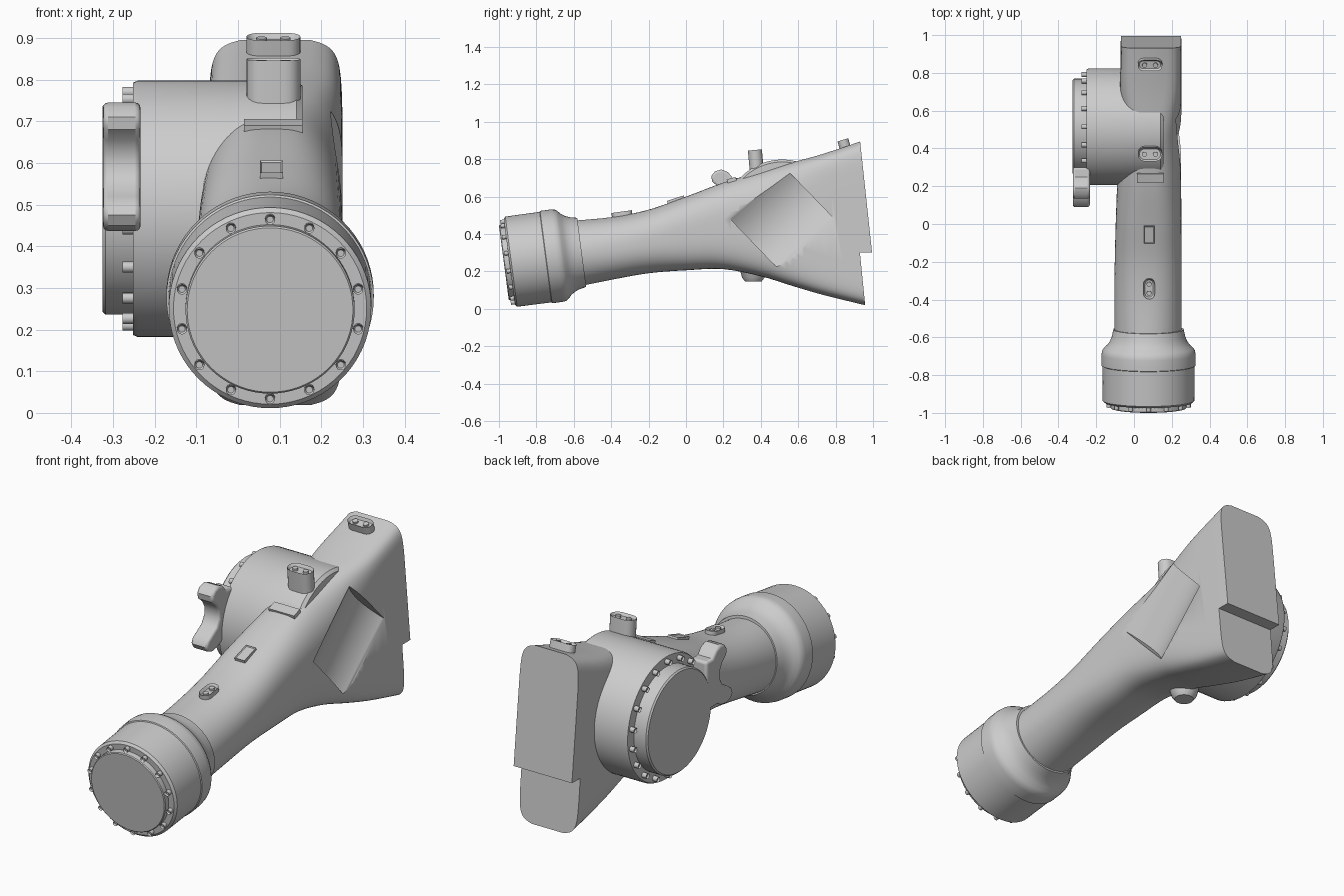
import bpy, bmesh
from math import sin, cos, pi, radians, copysign
from mathutils import Matrix, Vector

if "Cube" in bpy.data.objects:
    bpy.data.objects.remove(bpy.data.objects["Cube"], do_unlink=True)

metal = bpy.data.materials.new("light_grey")
metal.use_nodes = True
metal.diffuse_color = (0.6, 0.6, 0.6, 1)
metal.node_tree.nodes["Principled BSDF"].inputs["Base Color"].default_value = (0.6, 0.6, 0.6, 1)


def finish(mesh):
    mesh.shade_smooth()
    mesh.set_sharp_from_angle(angle=radians(38))


def make(name, bm):
    bmesh.ops.remove_doubles(bm, verts=bm.verts, dist=1e-5)
    bmesh.ops.recalc_face_normals(bm, faces=bm.faces)
    mesh = bpy.data.meshes.new(name)
    bm.to_mesh(mesh)
    bm.free()
    mesh.materials.append(metal)
    finish(mesh)
    ob = bpy.data.objects.new(name, mesh)
    bpy.context.scene.collection.objects.link(ob)
    return ob


def place(x, y, z, angle=0, axis='X'):
    return Matrix.Translation((x, y, z)) @ Matrix.Rotation(radians(angle), 4, axis)


def prism(name, pts, depth, places, rim=0, sink=0):
    """Extrude an outline along local z at every placement, with an optional sunk top."""
    bm = bmesh.new()
    for m in places:
        base = [bm.verts.new(m @ Vector((a, b, 0))) for a, b in pts]
        top = [bm.verts.new(m @ Vector((a, b, depth))) for a, b in pts]
        n = len(pts)
        bm.faces.new(base)
        cap = bm.faces.new(top)
        for i in range(n):
            bm.faces.new((base[i], base[(i + 1) % n], top[(i + 1) % n], top[i]))
        if rim:
            cap.normal_update()
            bmesh.ops.inset_region(bm, faces=[cap], thickness=rim)
            shift = m.to_3x3() @ Vector((0, 0, -sink))
            bmesh.ops.translate(bm, verts=cap.verts, vec=shift)
    return make(name, bm)


def lathe(name, profile, m, steps=72):
    """Revolve (distance, radius) points about local z."""
    bm = bmesh.new()
    vs = [bm.verts.new((r, 0, t)) for t, r in profile]
    es = [bm.edges.new(p) for p in zip(vs, vs[1:])]
    bmesh.ops.spin(bm, geom=vs + es, cent=(0, 0, 0), axis=(0, 0, 1),
                   angle=2 * pi, steps=steps)
    bm.transform(m)
    return make(name, bm)


def circle(r, n=14):
    return [(r * cos(2 * pi * i / n), r * sin(2 * pi * i / n)) for i in range(n)]


def slot(length, width, n=10):
    r, h = width / 2, (length - width) / 2
    arc = [pi * (i / n - 0.5) for i in range(n + 1)]
    return ([(h + r * cos(a), r * sin(a)) for a in arc] +
            [(-h - r * cos(a), -r * sin(a)) for a in arc])


def subtract(ob, cutter):
    cutter.hide_render = True
    mod = ob.modifiers.new("cut", 'BOOLEAN')
    mod.operation, mod.solver, mod.object = 'DIFFERENCE', 'EXACT', cutter
    bpy.context.view_layer.update()
    result = bpy.data.meshes.new_from_object(ob.evaluated_get(bpy.context.evaluated_depsgraph_get()))
    ob.modifiers.clear()
    ob.data = result
    finish(result)
    bpy.data.objects.remove(cutter, do_unlink=True)


# Arm sections: y, bottom, top, centre x, half width, squareness, top taper, slant, crown
stations = [
    (-.62, .11, .47, .075, .178, 2, 0, 0, 0),
    (-.4, .155, .49, .074, .178, 2.2, 0, 0, 0),
    (-.2, .19, .53, .075, .177, 2.4, 0, 0, 0),
    (0, .206, .60, .077, .174, 2.8, .05, 0, 0),
    (.2, .212, .675, .08, .17, 3.2, .2, 0, 0),
    (.4, .172, .735, .083, .167, 4, .25, .01, .01),
    (.55, .12, .78, .086, .165, 5.5, .12, .03, .02),
    (.7, .067, .825, .088, .163, 8, 0, .05, .03),
    (.85, .018, .877, .09, .161, 10, 0, .085, .035),
    (.93, -.008, .905, .09, .16, 10, 0, .107, .035),
]


def spline(a, b, c, d, t):
    return tuple(q + .5 * t * (r - p + t * (2 * p - 5 * q + 4 * r - s + t * (3 * (q - r) + s - p)))
                 for p, q, r, s in zip(a, b, c, d))


def section(y, low, high, cx, w, n, taper, slant, crown, count=72):
    ring = []
    for i in range(count):
        a = 2 * pi * (i + .5) / count
        u = copysign(abs(cos(a)) ** (2 / n), cos(a))
        v = copysign(abs(sin(a)) ** (2 / n), sin(a))
        z = (low + high) / 2 + v * ((high - low) / 2 - crown * u * u)
        x = cx + w * u * (1 - taper * max(0, v) ** 3)
        ring.append((x, y + slant * (high - z), z))
    return ring


rings = []
for k in range(len(stations) - 1):
    quad = [stations[min(max(k + j, 0), len(stations) - 1)] for j in (-1, 0, 1, 2)]
    rings += [section(*spline(*quad, s / 5)) for s in range(5)]
rings.append(section(*stations[-1]))
bm = bmesh.new()
loops = [[bm.verts.new(p) for p in ring] for ring in rings]
for a, b in zip(loops, loops[1:]):
    for i in range(len(a)):
        j = (i + 1) % len(a)
        bm.faces.new((a[i], a[j], b[j], b[i]))
bm.faces.new(loops[0])
bm.faces.new(loops[-1])
arm = make("arm", bm)

# Rear step below the mounting face, and the curved side pocket
to_side = Matrix(((0, 0, 1, 0), (1, 0, 0, 0), (0, 1, 0, 0), (0, 0, 0, 1)))  # (y, z) outline along +x
subtract(arm, prism("step_cutter", [(.93, .3), (.965, -.05), (1.2, -.05), (1.2, .3)], 1,
                    [Matrix.Translation((-.5, 0, 0)) @ to_side]))
subtract(arm, prism("pocket_cutter", circle(.33, 96), .4,
                    [place(.52, .51, .485, -46) @ Matrix.Translation((0, 0, -.2))]))

# Front head with collar, cover disc and bolts
head = place(.077, -.974, .247, -82.5)
lathe("front_head", [(.03, 0), (.03, .232), (.04, .243), (.225, .244), (.228, .249), (.285, .249),
                     (.305, .246), (.32, .236), (.335, .219), (.355, .205), (.38, .195),
                     (.42, .186), (.42, 0)], head)
lathe("front_cover", [(.04, 0), (.04, .203), (.004, .203), (0, .199), (0, 0)], head)
ring = [head @ Matrix.Rotation(2 * pi * (i + .5) / 14 + pi / 14, 4, 'Z')
        @ Matrix.Translation((0, .217, .035)) @ Matrix.Rotation(pi, 4, 'X') for i in range(14)]
prism("front_bolts", circle(.012), .026, ring, .004, .008)

# Side drum with lid and bolts
drum = place(0, .515, .49, -90, 'Y')
lathe("side_drum", [(-.155, 0), (-.155, .295), (-.14, .308), (.24, .308), (.252, .303), (.252, 0)], drum)
lathe("drum_lid", [(.24, 0), (.24, .254), (.318, .254), (.325, .247), (.325, 0)], drum)
prism("drum_bolts", circle(.013), .03,
      [drum @ Matrix.Rotation(2 * pi * (i + .5) / 18, 4, 'Z') @ Matrix.Translation((0, .28, .247))
       for i in range(18)], .004, .008)

# Lobed bracket in front of the drum, its outline swept sideways
outline = [(.30, .70), (.25, .70), (.225, .73), (.19, .745), (.155, .735), (.135, .71), (.14, .68),
           (.17, .655), (.19, .62), (.19, .58), (.17, .545), (.13, .52), (.1, .5), (.09, .475),
           (.105, .45), (.14, .437), (.18, .445), (.21, .46), (.30, .46)]
bracket = prism("lobed_bracket", outline, .09, [Matrix.Translation((-.324, 0, 0)) @ to_side])
bevel = bracket.modifiers.new("rounding", 'BEVEL')
bevel.width, bevel.segments, bevel.limit_method = .012, 3, 'ANGLE'
bevel.angle_limit = radians(60)

# Connector ports along the top, each with two pins
ports = [("tall_port", .13, .075, .19, place(.085, .385, .66, 5)),
         ("rear_port", .13, .06, .04, place(.085, .85, .865, 17)),
         ("front_port", .11, .06, .03, place(.08, -.34, .49, 8) @ Matrix.Rotation(pi / 2, 4, 'Z'))]
for name, length, width, tall, m in ports:
    prism(name, slot(length, width), tall, [m], .009, .014)
    prism(name + "_pins", circle(.013), tall - .003,
          [m @ Matrix.Translation((s * length * .22, 0, 0)) for s in (-1, 1)])

# Small raised pads on the arm and the drain stub underneath
box = [(-.5, -.5), (.5, -.5), (.5, .5), (-.5, .5)]
prism("top_pad", [(a * .055, b * .095) for a, b in box], .03, [place(.08, -.048, .563, 18)], .006, .004)
prism("ledge_pad", [(a * .14, b * .05) for a, b in box], .045, [place(.085, .255, .655, 18)])
lathe("drain_stub", [(0, 0), (0, .045), (.02, .06), (.16, .1), (.16, 0)], place(-.01, .36, .147), 32)
